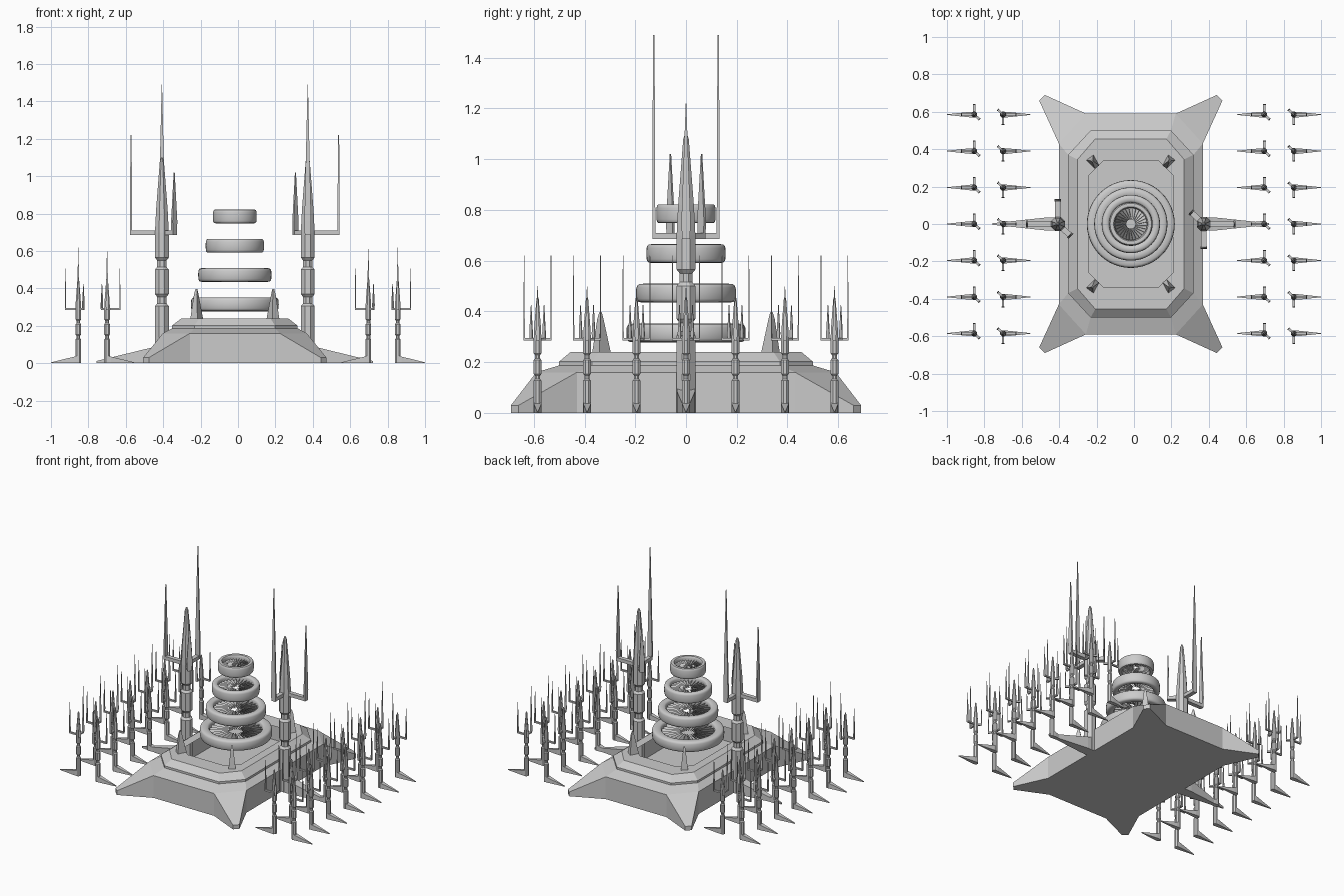
import bpy, bmesh
from math import sin, cos, pi, radians
from mathutils import Matrix, Vector

if "Cube" in bpy.data.objects:
    bpy.data.objects.remove(bpy.data.objects["Cube"])

CX = -0.017  # plan centre of the platform


def make(name, bm, smooth=None):
    bmesh.ops.recalc_face_normals(bm, faces=bm.faces)
    me = bpy.data.meshes.new(name)
    bm.to_mesh(me)
    bm.free()
    ob = bpy.data.objects.new(name, me)
    bpy.context.collection.objects.link(ob)
    if smooth:
        bpy.context.view_layer.objects.active = ob
        ob.select_set(True)
        bpy.ops.object.shade_smooth_by_angle(angle=radians(smooth))
        ob.select_set(False)
    return ob


def bridge(bm, a, b):
    n = len(a)
    for i in range(n):
        bm.faces.new((a[i], a[(i + 1) % n], b[(i + 1) % n], b[i]))


def loft(bm, loops, caps=True):
    rings = [[bm.verts.new(p) for p in lp] for lp in loops]
    for a, b in zip(rings, rings[1:]):
        bridge(bm, a, b)
    if caps:
        bm.faces.new(rings[0][::-1])
        bm.faces.new(rings[-1])
    return rings


def four_way(quad):
    """Mirror one quadrant's points into a full counter-clockwise outline."""
    flip = lambda pts, sx, sy: [(x * sx, y * sy, z) for x, y, z in pts]
    pts = (quad + flip(quad[::-1], -1, 1) + flip(quad, -1, -1)
           + flip(quad[::-1], 1, -1))
    return [(x + CX, y, z) for x, y, z in pts]


# platform: four-pointed body, stepped octagonal deck with an open well
bm = bmesh.new()
star = [(.385, .43, .16), (.49, .66, .03), (.46, .69, .03), (.24, .59, .16)]
upper = four_way(star)
low, top = loft(bm, [[(x, y, 0) for x, y, z in upper], upper], caps=False)
bm.faces.new(low[::-1])
shoulder = []
for q in range(4):
    t = top[q * 4:q * 4 + 4]
    bm.faces.new(t)
    shoulder += [t[0], t[3]]
decks = [((.335, .37), (.215, .50), .187), ((.335, .37), (.215, .50), .202),
         ((.285, .345), (.19, .455), .24), ((.225, .26), (.145, .34), .24)]
rings = loft(bm, [four_way([(*a, z), (*b, z)]) for a, b, z in decks], caps=False)
bridge(bm, shoulder, rings[0])
make("platform", bm)

# corner spikes on the edge of the well
for i, (sx, sy) in enumerate([(1, 1), (-1, 1), (-1, -1), (1, -1)]):
    bm = bmesh.new()
    d, s = Vector((sx * .6, sy * .8, 0)), Vector((-sy * .8, sx * .6, 0))
    c = Vector((CX + sx * .2, sy * .33, 0))
    sect = lambda z, a, b, o: [c + d * (o + a * u) + s * (b * v) + Vector((0, 0, z))
                               for u, v in ((1, 1), (-1, .6), (-1, -.6), (1, -1))]
    loft(bm, [sect(.235, .032, .024, 0), sect(.37, .010, .009, .008),
              sect(.397, .003, .005, .008)])
    make(f"deck_spike_{i}", bm)

# floating rings with radial vanes inside
for i, (z, R) in enumerate([(.315, .235), (.472, .196), (.628, .156), (.785, .117)]):
    bm = bmesh.new()
    w, h, n = R * .135, .037, 48
    prof = []
    for k in range(16):
        t = 2 * pi * k / 16
        sq = lambda v: (abs(v) ** .55) * (1 if v >= 0 else -1)
        prof.append((R - w + w * sq(cos(t)), h * sq(sin(t))))
    cols = [[bm.verts.new((CX + r * cos(2 * pi * j / n), r * sin(2 * pi * j / n), z + dz))
             for r, dz in prof] for j in range(n)]
    for j in range(n):
        bridge(bm, cols[j], cols[(j + 1) % n])
    make(f"floating_ring_{i}", bm, 40)

    bm = bmesh.new()
    for j in range(28):
        rot = Matrix.Translation((CX, 0, z)) @ Matrix.Rotation(2 * pi * j / 28, 4, 'Z')
        tilt = Matrix.Rotation(radians(35), 4, 'X')
        m = (rot @ Matrix.Translation((R * .48, 0, 0)) @ tilt
             @ Matrix.Diagonal((R * .54, .002, .03, 1)))
        bmesh.ops.create_cube(bm, size=1, matrix=m)
    make(f"ring_vanes_{i}", bm)


def box_loop(x, hw, z0, z1):
    return [(x, -hw, z0), (x, hw, z0), (x, hw, z1), (x, -hw, z1)]


def build_trident():
    bm = bmesh.new()
    # jointed octagonal shaft ending in a spear
    prof = [(.037, 0), (.037, .305), (.025, .32), (.025, .355), (.037, .37),
            (.037, .50), (.025, .515), (.025, .55), (.037, .565), (.037, .70),
            (.031, .82), (.011, 1.08), (.004, 1.10)]
    loft(bm, [[(r / cos(pi / 8) * cos(pi / 8 + k * pi / 4),
                r / cos(pi / 8) * sin(pi / 8 + k * pi / 4), z) for k in range(8)]
              for r, z in prof])
    # long pointed foot
    loft(bm, [box_loop(0, .036, 0, .10), box_loop(.05, .036, 0, .085),
              box_loop(.35, .004, 0, .012)])
    # three side arms, each carrying an upright blade: angle, reach, tip height
    for ang, reach, tip in [(0, .165, 1.22), (-90, .127, 1.49), (137, .09, 1.02)]:
        m = Matrix.Rotation(radians(ang), 4, 'Z')
        r1 = loft(bm, [box_loop(0, .015, .685, .71), box_loop(reach + .006, .015, .685, .71)])
        blade = lambda t, w, z: [(reach + t * u, w * v, z)
                                 for u, v in ((-1, -1), (1, -1), (1, 1), (-1, 1))]
        r2 = loft(bm, [blade(.006, .016, .69), blade(.006, .018, .76), blade(.003, .001, tip)])
        bmesh.ops.transform(bm, matrix=m, verts=[v for lp in r1 + r2 for v in lp])
    return bm


# two great tridents flanking the platform, facing outward
big = make("great_trident_right", build_trident())
big.location.x = .373
left = big.copy()
left.name = "great_trident_left"
left.location.x = -.407
left.rotation_euler.z = pi
bpy.context.collection.objects.link(left)

# two rows of small tridents on each side, back to back
for x, turn in [(-.854, pi), (-.70, 0), (.697, pi), (.854, 0)]:
    for k in range(-3, 4):
        ob = big.copy()
        ob.name = "small_trident"
        ob.location = (x, k * .195, 0)
        ob.rotation_euler.z = turn
        ob.scale = (.416,) * 3
        bpy.context.collection.objects.link(ob)
